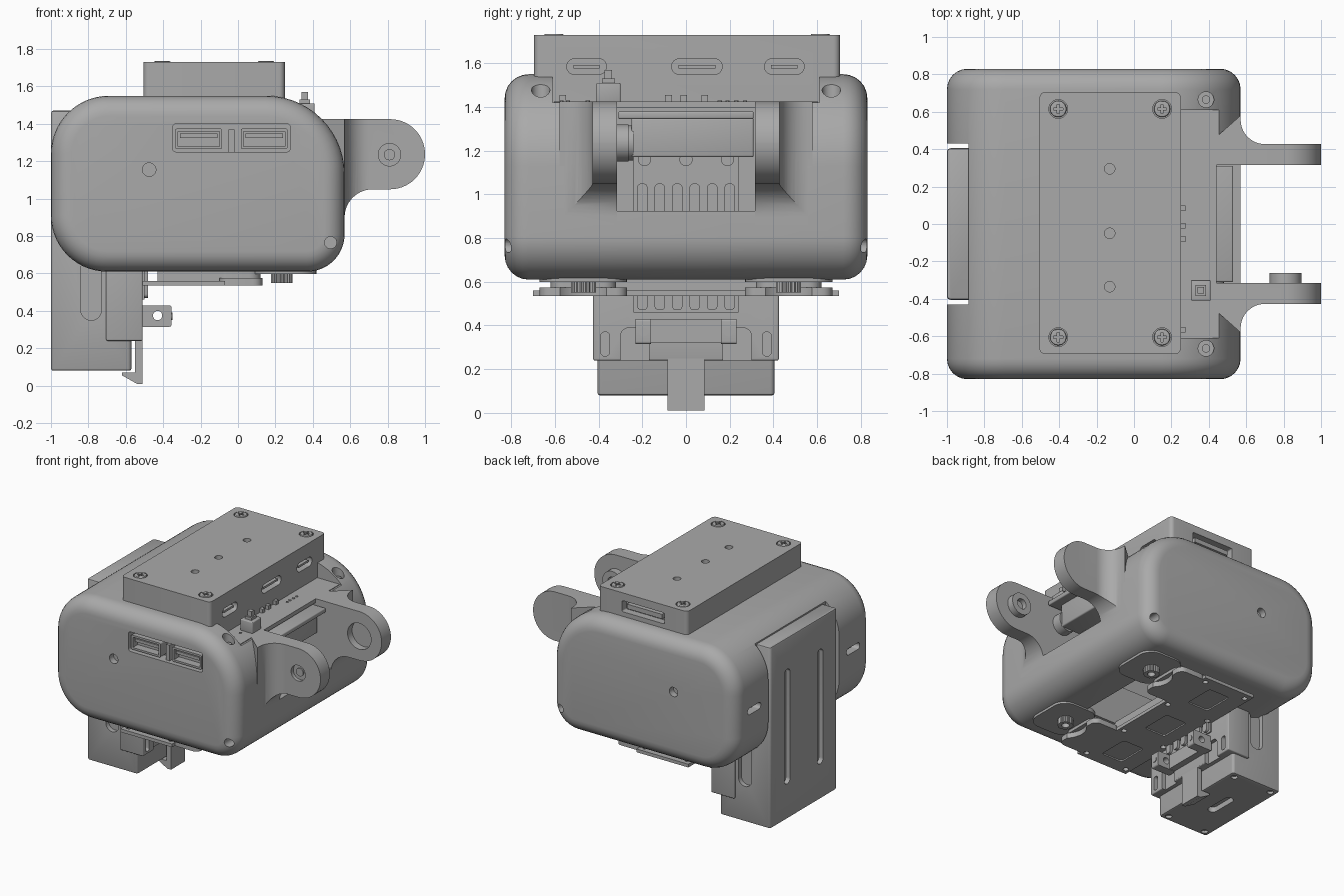
import bpy, bmesh, math
from mathutils import Vector

cube = bpy.data.objects.get("Cube")
if cube:
    bpy.data.objects.remove(cube, do_unlink=True)

grey = bpy.data.materials.new("neutral_grey")
grey.use_nodes = True
COLOUR = (0.4, 0.4, 0.4, 1)
grey.diffuse_color = COLOUR
grey.node_tree.nodes["Principled BSDF"].inputs["Base Color"].default_value = COLOUR


def fillet(corners, steps=10):
    """Outline from (u, v, radius) corners."""
    out = []
    for i, (u, v, r) in enumerate(corners):
        p = Vector((u, v))
        if r == 0:
            out.append(p)
            continue
        d1 = (Vector(corners[i - 1][:2]) - p).normalized()
        d2 = (Vector(corners[(i + 1) % len(corners)][:2]) - p).normalized()
        half = d1.angle(d2) / 2
        c = p + (d1 + d2).normalized() * r / math.sin(half)
        a, b = (p + d * r / math.tan(half) - c for d in (d1, d2))
        start = math.atan2(a.y, a.x)
        sweep = (math.atan2(b.y, b.x) - start + math.pi) % math.tau - math.pi
        for k in range(steps + 1):
            t = start + sweep * k / steps
            out.append(c + Vector((math.cos(t), math.sin(t))) * r)
    return out


def rect(u0, u1, v0, v1, r=0):
    return fillet([(u0, v0, r), (u1, v0, r), (u1, v1, r), (u0, v1, r)], 6)


def circle(u, v, r, n=32):
    return [Vector((u + r * math.cos(math.tau * i / n), v + r * math.sin(math.tau * i / n))) for i in range(n)]


def prism(name, outline, axis, a, b, bevel=0, segments=3):
    """Extrude an outline along an axis from a to b."""
    place = {"x": lambda p, h: (h, p.x, p.y), "y": lambda p, h: (p.x, h, p.y), "z": lambda p, h: (p.x, p.y, h)}[axis]
    bm = bmesh.new()
    lo = [bm.verts.new(place(p, a)) for p in outline]
    hi = [bm.verts.new(place(p, b)) for p in outline]
    bm.faces.new(lo)
    bm.faces.new(hi)
    n = len(lo)
    for i in range(n):
        bm.faces.new((lo[i], lo[(i + 1) % n], hi[(i + 1) % n], hi[i]))
    bmesh.ops.recalc_face_normals(bm, faces=bm.faces)
    mesh = bpy.data.meshes.new(name)
    bm.to_mesh(mesh)
    bm.free()
    mesh.materials.append(grey)
    ob = bpy.data.objects.new(name, mesh)
    bpy.context.collection.objects.link(ob)
    if bevel:
        m = ob.modifiers.new("bevel", "BEVEL")
        m.width, m.segments, m.limit_method, m.angle_limit = bevel, segments, "ANGLE", math.radians(50)
        apply(ob, m)
    return ob


def apply(ob, m):
    bpy.ops.object.select_all(action="DESELECT")
    bpy.context.view_layer.objects.active = ob
    ob.select_set(True)
    bpy.ops.object.modifier_apply(modifier=m.name)


def box(name, x0, x1, y0, y1, z0, z1, bevel=0):
    return prism(name, rect(x0, x1, y0, y1), "z", z0, z1, bevel)


def carve(ob, cutters, mode="DIFFERENCE"):
    for c in cutters:
        m = ob.modifiers.new("carve", "BOOLEAN")
        m.operation, m.object, m.solver = mode, c, "EXACT"
        apply(ob, m)
        bpy.data.objects.remove(c, do_unlink=True)


# Rounded main housing with its cavity, notch, port window and screw holes
body = prism("housing", fillet([(-1, .61, .3), (.57, .61, .2), (.57, 1.55, .42), (-1, 1.55, .31)], 14),
             "y", -.83, .83, .11, 6)
cuts = [box("cut", -.55, .7, -.315, .315, .925, 1.45), box("cut", -.5, .2, -.3, .3, .5, 1.0),
        box("cut", -1.2, -.885, -.43, .43, .4, 1.7), box("cut", .2, .7, -.61, .61, 1.42, 1.7),
        prism("cut", rect(-.35, .28, 1.25, 1.4, .02), "y", -.9, -.74)]
for s in (-1, 1):
    cuts += [prism("cut", circle(-.475, 1.155, .036), "y", s * .78, s * .9),
             prism("cut", circle(.495, .765, .032), "y", s * .7, s * .9),
             prism("cut", circle(.385, s * .665, .042), "z", 1.42, 1.6),
             prism("cut", rect(s * .6 - .08, s * .6 + .08, 1.055, 1.105, .024), "x", -1.1, -.94)]
carve(body, cuts)
for s in (-1, 1):
    prism("housing_screw", circle(.385, s * .665, .022), "z", 1.4, 1.44)

# Twin sockets in the front window
for x in (-.21, .14):
    shell = prism("socket_shell", rect(x - .125, x + .125, 1.265, 1.375, .01), "y", -.82, -.74)
    carve(shell, [box("cut", x - .11, x + .11, -.9, -.76, 1.28, 1.36)])
    box("socket_tongue", x - .1, x + .1, -.81, -.75, 1.325, 1.348)
box("socket_spacer", -.05, -.02, -.8, -.74, 1.25, 1.37)

# Hinge arms: side outline crossed with plan outline
for s, name in ((-1, "front_arm"), (1, "back_arm")):
    arm = prism(name, fillet([(.4, 1.425, 0), (1, 1.425, .187), (1, 1.05, .187), (.57, 1.05, .15),
                              (.57, .85, 0), (.4, .85, 0)], 14), "y", s * .2, s * .7)
    plan = [Vector((p.x, s * p.y)) for p in fillet([(.4, .315, 0), (1.1, .315, 0), (1.1, .427, 0),
            (.57, .427, .13), (.57, .58, 0), (.4, .43, 0)])]
    carve(arm, [prism("cut", plan, "z", .8, 1.5)], "INTERSECT")
    if s < 0:
        carve(arm, [prism("cut", circle(.81, 1.235, .06), "y", -.5, -.40)])
        boss = prism("arm_boss", circle(.81, 1.235, .085), "y", -.33, -.263)
        carve(boss, [prism("cut", circle(.81, 1.235, .04), "y", -.3, -.2)])
        prism("arm_pin", circle(.81, 1.235, .03), "y", -.41, -.38)
    else:
        carve(arm, [prism("cut", circle(.81, 1.235, .1), "y", .2, .37)])

# Top box with screws, holes and side ports
top = prism("top_box", rect(-.505, .25, -.695, .705, .03), "z", 1.4, 1.73)
ports = ((-.455, .09), (.05, .115), (.45, .09))
cuts = [prism("cut", rect(y - w, y + w, 1.55, 1.62, .032), "x", .2, .3) for y, w in ports]
cuts += [prism("cut", circle(-.13, y, .028), "z", 1.68, 1.8) for y in (.295, -.05, -.335)]
screws = [(x, y) for x in (-.405, .15) for y in (.615, -.605)]
cuts += [prism("cut", circle(x, y, .05), "z", 1.71, 1.8) for x, y in screws]
cuts.append(prism("cut", rect(-.31, .05, 1.585, 1.67, .01), "y", .65, .8))
carve(top, cuts)
for y, w in ports:
    box("port_tongue", .19, .24, y - w + .03, y + w - .03, 1.577, 1.593)
box("card_tray", -.28, .02, .64, .69, 1.61, 1.645)
for x, y in screws:
    head = prism("top_screw", circle(x, y, .044), "z", 1.7, 1.735, .006)
    carve(head, [box("cut", x - .025, x + .025, y - .006, y + .006, 1.72, 1.8),
                 box("cut", x - .006, x + .006, y - .025, y + .025, 1.72, 1.8)])

# Circuit board shoulder and small components
box("circuit_board", .1, .44, -.605, .605, 1.395, 1.425)
box("switch_base", .305, .41, -.41, -.3, 1.42, 1.51, .006)
box("switch_collar", .33, .385, -.385, -.325, 1.5, 1.53)
box("switch_stick", .34, .375, -.372, -.338, 1.52, 1.57)
for x, y in ((.31, .27), (.31, .23), (.31, .19), (.31, .155), (.335, -.45), (.335, -.54), (.335, -.57)):
    prism("board_pad", circle(x, y, .01, 12), "z", 1.42, 1.43)
for y in (.085, -.01, -.08, -.565):
    box("board_part", .25, .275, y - .015, y + .015, 1.42, 1.455)

# Motor block and cross bars inside the opening
box("motor_block", .15, .46, -.25, .31, 1.17, 1.35, .01)
box("motor_cover", .15, .53, -.31, .31, 1.345, 1.38, .008)
prism("motor_shaft", circle(.4, 1.235, .08), "y", -.32, -.24)
for y in (-.19, 0, .19):
    prism("motor_screw", circle(y, 1.16, .03), "x", .2, .3)

# Rear cartridge with slots
cart = prism("cartridge", rect(-1, -.57, -.405, .405, .02), "z", .08, 1.47, .012, 2)
cuts = []
for s in (-1, 1):
    cuts += [prism("cut", rect(s * .2 - .035, s * .2 + .035, .35, 1.23, .034), "x", -1.1, -.965),
             prism("cut", rect(-.84, -.73, .35, .68, .054), "y", s * .37, s * .5)]
    cuts += [prism("cut", circle(x, s * .36, .024, 16), "z", 0, .1) for x in (-.95, -.62)]
cuts.append(prism("cut", rect(-.83, -.76, -.12, .12, .034), "z", 0, .12))
carve(cart, cuts)
front = box("cartridge_front", -.705, -.51, -.425, .425, .24, .9, .008)
cuts = []
for s in (-1, 1):
    cuts += [prism("cut", rect(s * .235 - .065, s * .235 + .065, .2, .39, .04), "x", -.54, -.4),
             prism("cut", rect(s * .37 - .02, s * .37 + .02, .26, .37, .018), "x", -.55, -.4)]
carve(front, cuts)

# Latch with hook, and the lug bracket above it
prism("latch", fillet([(-.51, .01, 0), (-.51, .28, 0), (-.55, .28, 0), (-.55, .07, 0), (-.62, .07, 0),
                       (-.62, .055, 0), (-.54, .01, 0)]), "y", -.085, .085)
box("bracket_bar", -.52, -.46, -.23, .23, .32, .43)
for s in (-1, 1):
    lug = prism("bracket_lug", rect(-.52, -.355, .315, .43, .012), "y", s * .16, s * .23)
    carve(lug, [prism("cut", circle(-.43, .375, .025, 20), "y", s * .1, s * .3)])
    prism("bracket_screw", circle(s * .195, .37, .02, 16), "x", -.36, -.35)

# Ribbed panel behind the opening
box("rib_panel", -.56, -.5, -.24, .24, .46, 1.3)
for i in range(6):
    y = -.2 + .08 * i
    prism("panel_rib", rect(y - .024, y + .024, .47, 1.05, .02), "x", -.51, -.48)

# Underside plate with lobes, windows, pads and thumb nuts
plate = box("base_plate", -.51, -.07, -.7, .7, .535, .56)
cuts = [prism("cut", rect(-.38, -.2, y - .12, y + .12, .02), "z", .5, .545) for y in (-.47, 0, .47)]
cuts += [prism("cut", circle(x, y, .02, 16), "z", .5, .6) for x in (-.47, -.11) for y in (-.65, -.24, .24, .65)]
carve(plate, cuts)
box("plate_spacer", -.43, -.08, -.62, .62, .56, .62)
for s in (-1, 1):
    lobe = prism("plate_lobe", rect(-.1, .13, s * .47 - .2, s * .47 + .2, .05), "z", .535, .575)
    carve(lobe, [prism("cut", circle(.235, s * .47, .15), "z", .5, .6)])
    prism("lobe_pad", rect(-.12, .12, s * .47 - .15, s * .47 + .15, .06), "z", .575, .62)
    prism("nut_pad", rect(.08, .42, s * .47 - .2, s * .47 + .2, .1), "z", .598, .63)
    teeth = [Vector((.235, s * .47)) + (p - Vector((.235, s * .47))) * (1 if i % 2 else .9)
             for i, p in enumerate(circle(.235, s * .47, .058, 40))]
    nut = prism("thumb_nut", teeth, "z", .55, .62)
    carve(nut, [prism("cut", circle(.235, s * .47, .028, 20), "z", .5, .59)])

# Smooth rounded surfaces, sharp edges kept
bpy.ops.object.select_all(action="DESELECT")
for ob in bpy.context.scene.objects:
    if ob.type == "MESH" and grey.name in ob.data.materials:
        ob.select_set(True)
        bpy.context.view_layer.objects.active = ob
bpy.ops.object.shade_smooth_by_angle(angle=math.radians(30))
